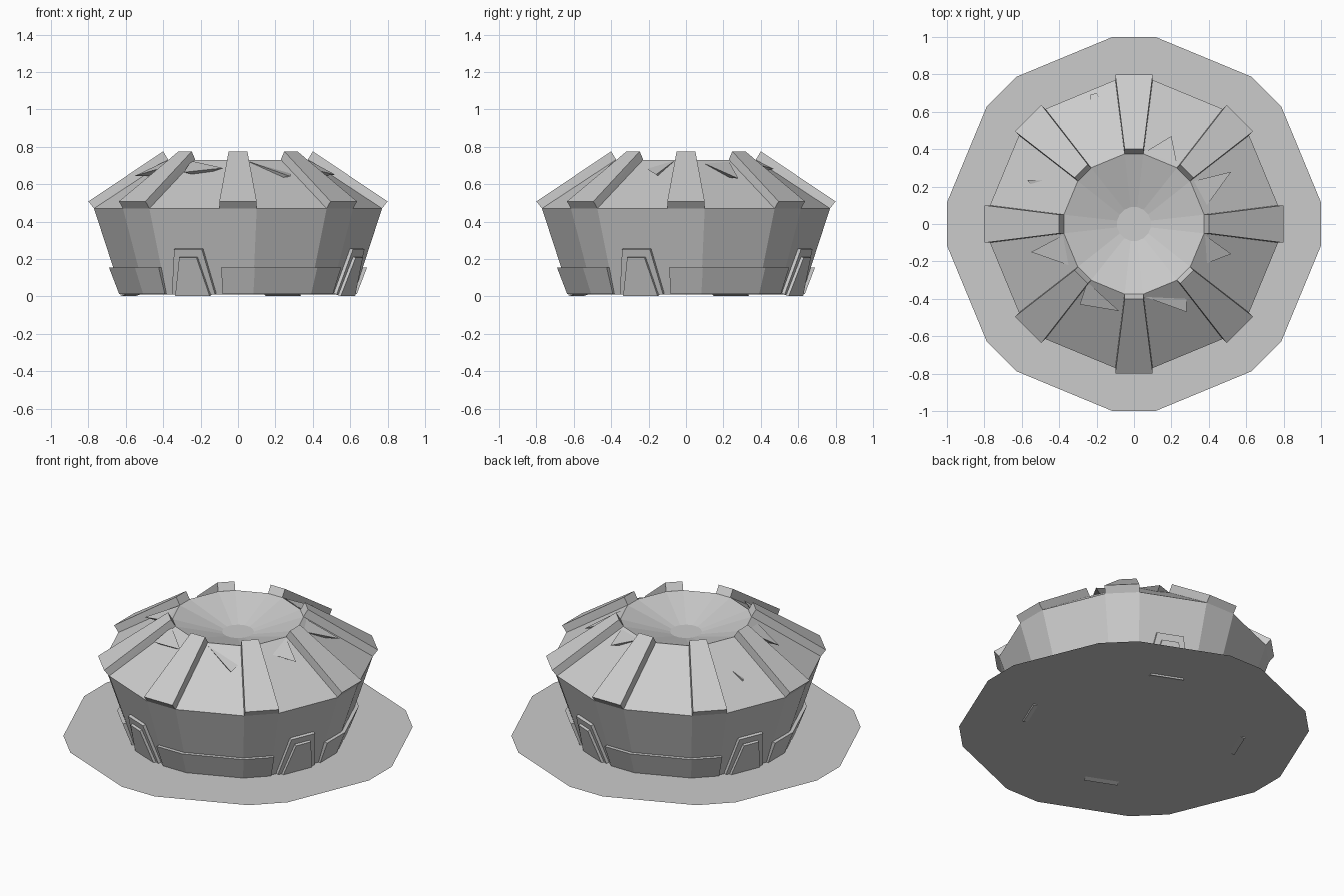
import bpy, bmesh, math
from mathutils import Vector

if "Cube" in bpy.data.objects:
    bpy.data.objects.remove(bpy.data.objects["Cube"])

grey = bpy.data.materials.new("plaster_grey")
grey.diffuse_color = (0.6, 0.6, 0.6, 1)
grey.use_nodes = True
grey.node_tree.nodes["Principled BSDF"].inputs["Base Color"].default_value = grey.diffuse_color
Z = Vector((0, 0, 1))
ROOF_IN, ROOF_OUT = 0.366, 0.75      # panel distances at rim and eave


def make(name, verts, faces, hull=False):
    bm = bmesh.new()
    vs = [bm.verts.new(v) for v in verts]
    if hull:
        bmesh.ops.convex_hull(bm, input=vs)
    else:
        for f in faces:
            bm.faces.new([vs[i] for i in f])
        bmesh.ops.recalc_face_normals(bm, faces=bm.faces)
    me = bpy.data.meshes.new(name)
    bm.to_mesh(me)
    bm.free()
    ob = bpy.data.objects.new(name, me)
    me.materials.append(grey)
    bpy.context.collection.objects.link(ob)
    return ob


def axes(deg):
    a = math.radians(deg)
    return Vector((math.cos(a), math.sin(a), 0)), Vector((-math.sin(a), math.cos(a), 0))


def ring(d, hw, z):
    """Sixteen-cornered outline: eight narrow flats joined by wide panels."""
    pts = []
    for k in range(8):
        n, t = axes(-90 + 45 * k)
        pts += [n * d - t * hw + Z * z, n * d + t * hw + Z * z]
    return pts


# ground disc
make("ground_disc", ring(1.0, 0.115, 0.01), [range(16)])

# walls, sloping roof and sunken crater as one stacked shell
levels = [(0.62, 0.08, 0.01), (0.77, 0.10, 0.47), (0.375, 0.05, 0.73), (0.09, 0.018, 0.645)]
verts = [p for lv in levels for p in ring(*lv)]
faces = [(16 * r + i, 16 * r + (i + 1) % 16, 16 * (r + 1) + (i + 1) % 16, 16 * (r + 1) + i)
         for r in range(3) for i in range(16)]
faces.append(range(48, 64))
shell = make("wall_and_roof", verts, faces)

# eight tapered roof ribs
for k in range(8):
    n, t = axes(45 * k)
    pts = []
    for d, z, hw in ((0.77, 0.47, 0.10), (0.80, 0.508, 0.10), (0.40, 0.775, 0.05), (0.373, 0.73, 0.05)):
        pts += [n * d + Z * z + t * hw, n * d + Z * z - t * hw]
    make("roof_rib", pts, None, hull=True)

# base skirts: three faces between each pair of doors
inner = ring(0.61, 0.078, 0.012) + ring(0.655, 0.085, 0.155)
outer = ring(0.635, 0.082, 0.012) + ring(0.69, 0.09, 0.155)
for q in range(4):
    ids = [(4 * q + i) % 16 for i in range(4)]
    pts = [s[i + o] for s in (inner, outer) for o in (0, 16) for i in ids]
    # index groups: inner low 0-3, inner high 4-7, outer low 8-11, outer high 12-15
    fs = []
    for i in range(3):
        for a, b in ((0, 4), (8, 12), (0, 8), (4, 12)):
            fs.append((a + i, a + i + 1, b + i + 1, b + i))
    fs += [(0, 4, 12, 8), (3, 7, 15, 11)]
    make("base_skirt", pts, fs)


# four doors: thin surround with a thicker leaf, leaning with the wall
def door_plate(name, deg, z0, z1, hw0, hw1, thick):
    n, t = axes(deg)
    lean = 0.146 / 0.46
    normal = (n - Z * lean).normalized()
    pts = []
    for z, hw in ((z0, hw0), (z1, hw1)):
        c = n * (0.6035 + (z - 0.01) * lean) + Z * z
        for s in (-1, 1):
            pts += [c + t * hw * s - normal * 0.01, c + t * hw * s + normal * thick]
    make(name, pts, None, hull=True)


for q in range(4):
    deg = -112.5 + 90 * q
    door_plate("door_surround", deg, 0.016, 0.257, 0.125, 0.08, 0.018)
    door_plate("door_leaf", deg, 0.011, 0.217, 0.10, 0.05, 0.034)


# jagged shards poking through the roof (x, y, lift above roof)
def roof_z(x, y):
    d = max(Vector((x, y, 0)).dot(axes(22.5 + 45 * k)[0]) for k in range(8))
    return 0.73 - 0.26 * (d - ROOF_IN) / (ROOF_OUT - ROOF_IN)


shards = [
    [(-0.235, 0.69, 0.008), (-0.20, 0.70, 0.008), (-0.08, 0.44, 0.005), (-0.235, 0.38, 0.005)],
    [(0.20, 0.47, 0.05), (0.06, 0.385, 0.002), (0.23, 0.32, 0.002)],
    [(0.52, 0.28, 0.05), (0.32, 0.23, 0.002), (0.39, 0.10, 0.002)],
    [(0.52, -0.16, 0.04), (0.38, -0.06, 0.002), (0.39, -0.21, 0.002)],
    [(0.28, -0.47, 0.03), (0.06, -0.39, 0.002), (0.28, -0.40, 0.002)],
    [(-0.08, -0.465, 0.02), (-0.29, -0.43, 0.03), (-0.25, -0.31, 0.005)],
    [(-0.55, -0.15, 0.05), (-0.38, -0.06, 0.002), (-0.35, -0.22, 0.002)],
    [(-0.57, 0.235, 0.015), (-0.49, 0.232, 0.002), (-0.555, 0.213, 0.002)],
]
for sh in shards:
    pts = [Vector((x, y, roof_z(x, y) + h)) for x, y, h in sh]
    mid = sum(pts, Vector()) / len(pts)
    low = roof_z(mid.x, mid.y) - 0.03
    make("roof_shard", pts + [Vector((mid.x, mid.y, low))], None, hull=True)
